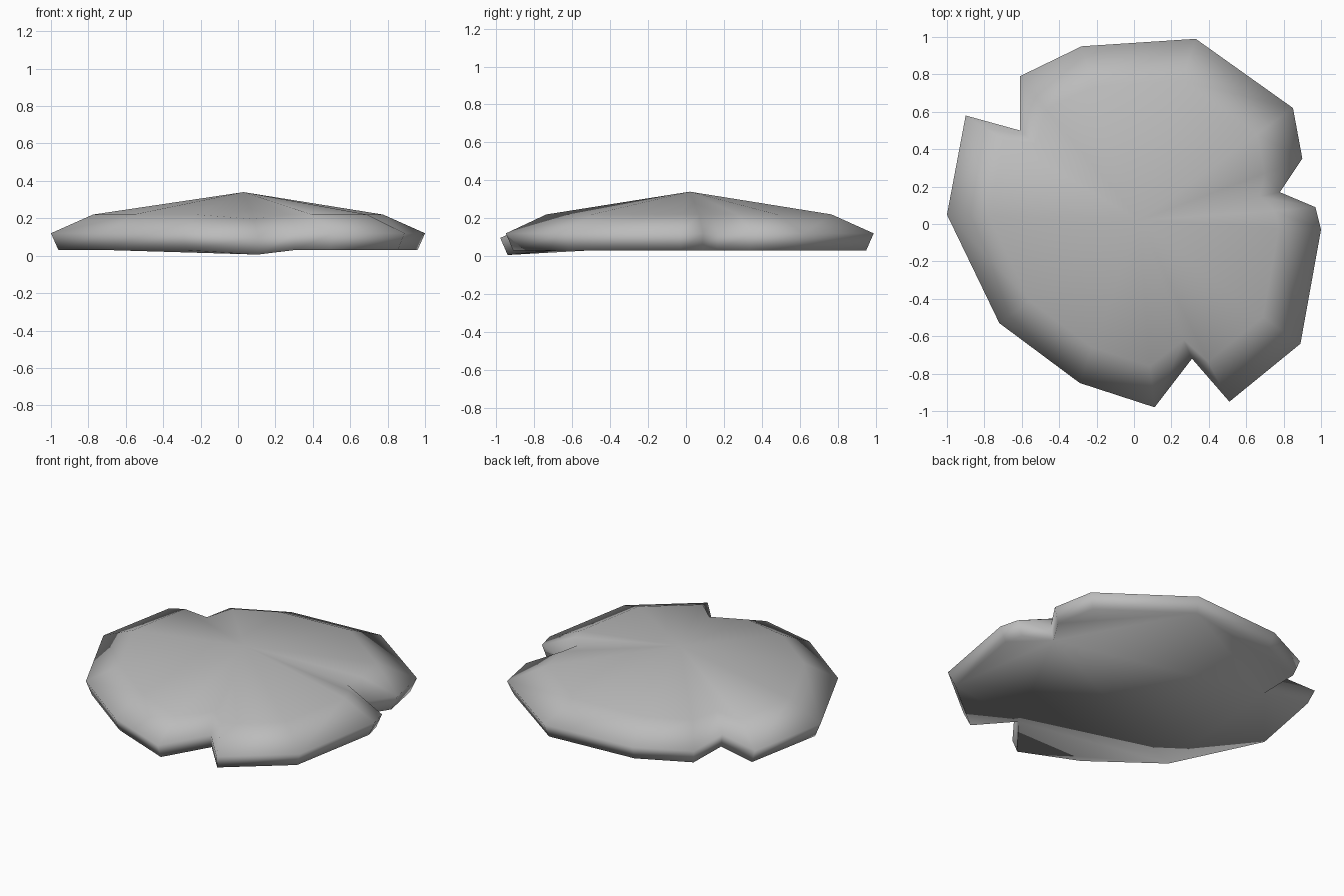
import bpy, bmesh

cube = bpy.data.objects.get("Cube")
if cube:
    bpy.data.objects.remove(cube)

# Widest outline of the slab; three points are notches
outline = [(0.33, 0.99), (-0.28, 0.95), (-0.61, 0.79), (-0.61, 0.50), (-0.90, 0.58),
           (-1.0, 0.05), (-0.72, -0.53), (-0.29, -0.85), (0.11, -0.98), (0.31, -0.72),
           (0.51, -0.95), (0.89, -0.64), (1.0, -0.03), (0.97, 0.09), (0.78, 0.17),
           (0.90, 0.35), (0.85, 0.62)]
notches = {3, 9, 14}
drooping = 8  # front tip sags a little

stone = bpy.data.materials.new("grey stone")
stone.use_nodes = True
grey = (0.5, 0.5, 0.5, 1)
stone.diffuse_color = grey
stone.node_tree.nodes["Principled BSDF"].inputs["Base Color"].default_value = grey

bm = bmesh.new()


def ring(scale, notch_scale, z):
    """One copy of the outline, scaled about the centre at a height."""
    verts = []
    for i, (x, y) in enumerate(outline):
        s = notch_scale if i in notches else scale
        sag = 0.024 if i == drooping else 0
        verts.append(bm.verts.new((x * s, y * s, z - sag)))
    return verts


def bridge(low, high):
    for i in range(len(low)):
        j = (i + 1) % len(low)
        bm.faces.new((low[i], low[j], high[j], high[i]))


# Underside, bevelled rim and shoulder
base = ring(0.96, 0.97, 0.03)
rim = ring(1, 1, 0.12)
shoulder = ring(0.775, 0.86, 0.22)
bridge(base, rim)
bridge(rim, shoulder)
bm.faces.new(base[::-1])

# Shallow peak
peak = bm.verts.new((0.03, 0.02, 0.34))
for i in range(len(shoulder)):
    bm.faces.new((shoulder[i], shoulder[(i + 1) % len(shoulder)], peak))

bmesh.ops.recalc_face_normals(bm, faces=bm.faces[:])
for face in bm.faces:
    face.smooth = True
mesh = bpy.data.meshes.new("stone_slab")
bm.to_mesh(mesh)
bm.free()
mesh.materials.append(stone)
slab = bpy.data.objects.new("stone_slab", mesh)
bpy.context.collection.objects.link(slab)
